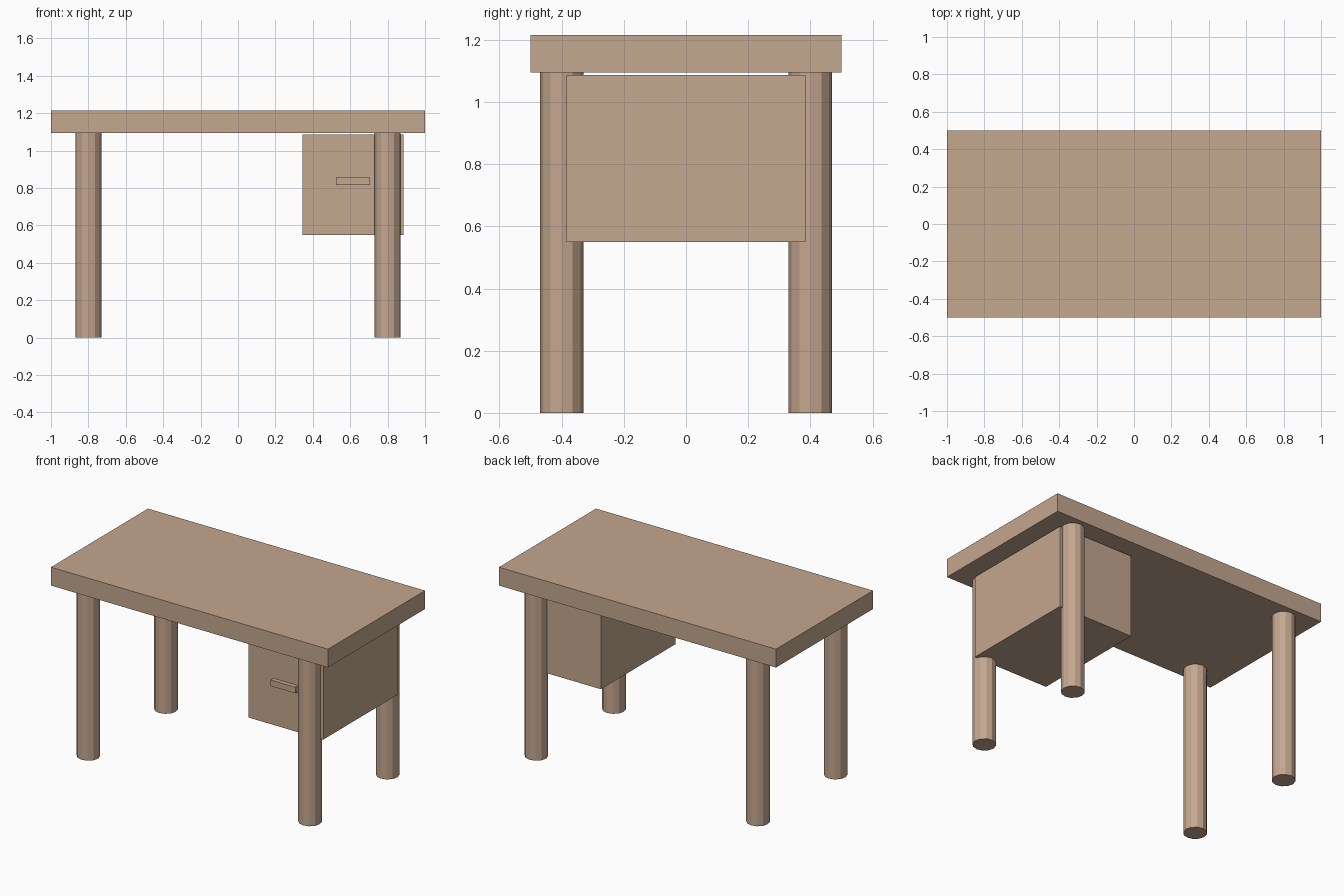
import bpy

if "Cube" in bpy.data.objects:
    bpy.data.objects.remove(bpy.data.objects["Cube"])

wood = bpy.data.materials.new("light_brown_wood")
wood.diffuse_color = (0.55, 0.385, 0.275, 1)
wood.use_nodes = True
wood.node_tree.nodes["Principled BSDF"].inputs["Base Color"].default_value = wood.diffuse_color


def box(name, x, y, z):
    """Box from (min, max) ranges on each axis."""
    bpy.ops.mesh.primitive_cube_add(size=1, location=[(a + b) / 2 for a, b in (x, y, z)])
    ob = bpy.context.object
    ob.name = name
    ob.scale = [b - a for a, b in (x, y, z)]
    bpy.ops.object.transform_apply(location=False, rotation=False, scale=True)
    ob.data.materials.append(wood)


# Desk top
TOP_UNDERSIDE = 1.095
box("desk_top", (-1, 1), (-0.5, 0.5), (TOP_UNDERSIDE, 1.215))

# Drawer box hung just under the top, with a bar handle on the front
box("drawer_box", (0.345, 0.885), (-0.385, 0.385), (0.55, 1.087))
box("drawer_handle", (0.525, 0.705), (-0.415, -0.385), (0.815, 0.855))

# Four twelve-sided legs
for side, x in (("left", -0.8), ("right", 0.8)):
    for end, y in (("front", -0.4), ("back", 0.4)):
        bpy.ops.mesh.primitive_cylinder_add(vertices=12, radius=0.07, depth=TOP_UNDERSIDE,
                                            location=(x, y, TOP_UNDERSIDE / 2))
        leg = bpy.context.object
        leg.name = f"{end}_{side}_leg"
        leg.data.materials.append(wood)
